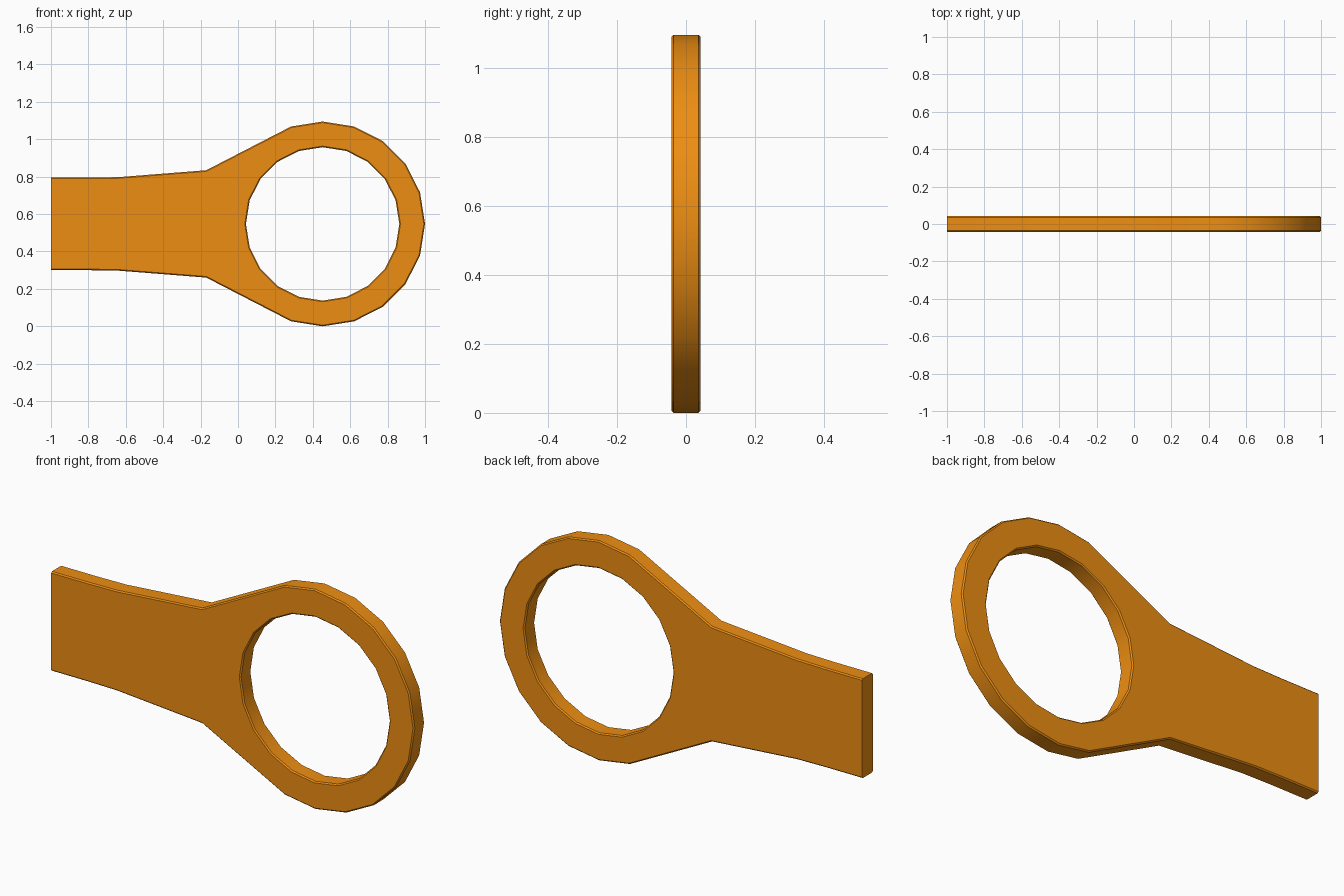
import bpy, bmesh
from math import cos, sin, radians

if "Cube" in bpy.data.objects:
    bpy.data.objects.remove(bpy.data.objects["Cube"])

CX, CZ, HALF = 0.4525, 0.5475, 0.042   # ring centre, half thickness
R_OUT, R_IN = 0.5475, 0.41


def ring_point(r, deg):
    return (CX + r * cos(radians(deg)), CZ + r * sin(radians(deg)))


# outline: 20-sided ring head on the right, flared handle on the left
upper = [(-0.17, 0.287), (-0.64, 0.25), (-0.80, 0.2475), (-1.0, 0.2475)]
outer = [ring_point(R_OUT, a) for a in range(-108, 109, 18)]
outer += [(x, CZ + h) for x, h in upper]
outer += [(x, CZ - h) for x, h in reversed(upper)]
inner = [ring_point(R_IN, a) for a in range(0, 360, 18)]

bm = bmesh.new()
edges = []
for loop in (outer, inner):
    vs = [bm.verts.new((x, -HALF, z)) for x, z in loop]
    edges += [bm.edges.new((vs[i], vs[(i + 1) % len(vs)])) for i in range(len(vs))]

# flat plate with the hole, extruded to thickness
bmesh.ops.triangle_fill(bm, edges=edges, use_beauty=True)
ext = bmesh.ops.extrude_face_region(bm, geom=bm.faces[:])
moved = [v for v in ext["geom"] if isinstance(v, bmesh.types.BMVert)]
bmesh.ops.translate(bm, verts=moved, vec=(0, 2 * HALF, 0))
bmesh.ops.recalc_face_normals(bm, faces=bm.faces[:])

# small chamfer on the rims, the handle end stays sharp
rims = [e for e in bm.edges
        if len(e.link_faces) == 2 and e.calc_face_angle(0) > 1.4
        and abs(e.verts[0].co.y - e.verts[1].co.y) < 1e-5
        and max(v.co.x for v in e.verts) > -0.99]
bmesh.ops.bevel(bm, geom=rims, offset=0.006, offset_type='OFFSET', segments=1,
                profile=0.5, affect='EDGES', clamp_overlap=True)
bmesh.ops.recalc_face_normals(bm, faces=bm.faces[:])

mesh = bpy.data.meshes.new("ring_handle_plate")
bm.to_mesh(mesh)
bm.free()
plate = bpy.data.objects.new("ring_handle_plate", mesh)
bpy.context.collection.objects.link(plate)

# orange finish
mat = bpy.data.materials.new("orange")
mat.diffuse_color = (0.85, 0.27, 0.006, 1)
mat.use_nodes = True
mat.node_tree.nodes["Principled BSDF"].inputs["Base Color"].default_value = mat.diffuse_color
mesh.materials.append(mat)

bpy.context.view_layer.objects.active = plate
plate.select_set(True)
bpy.ops.object.shade_smooth_by_angle(angle=radians(30))
